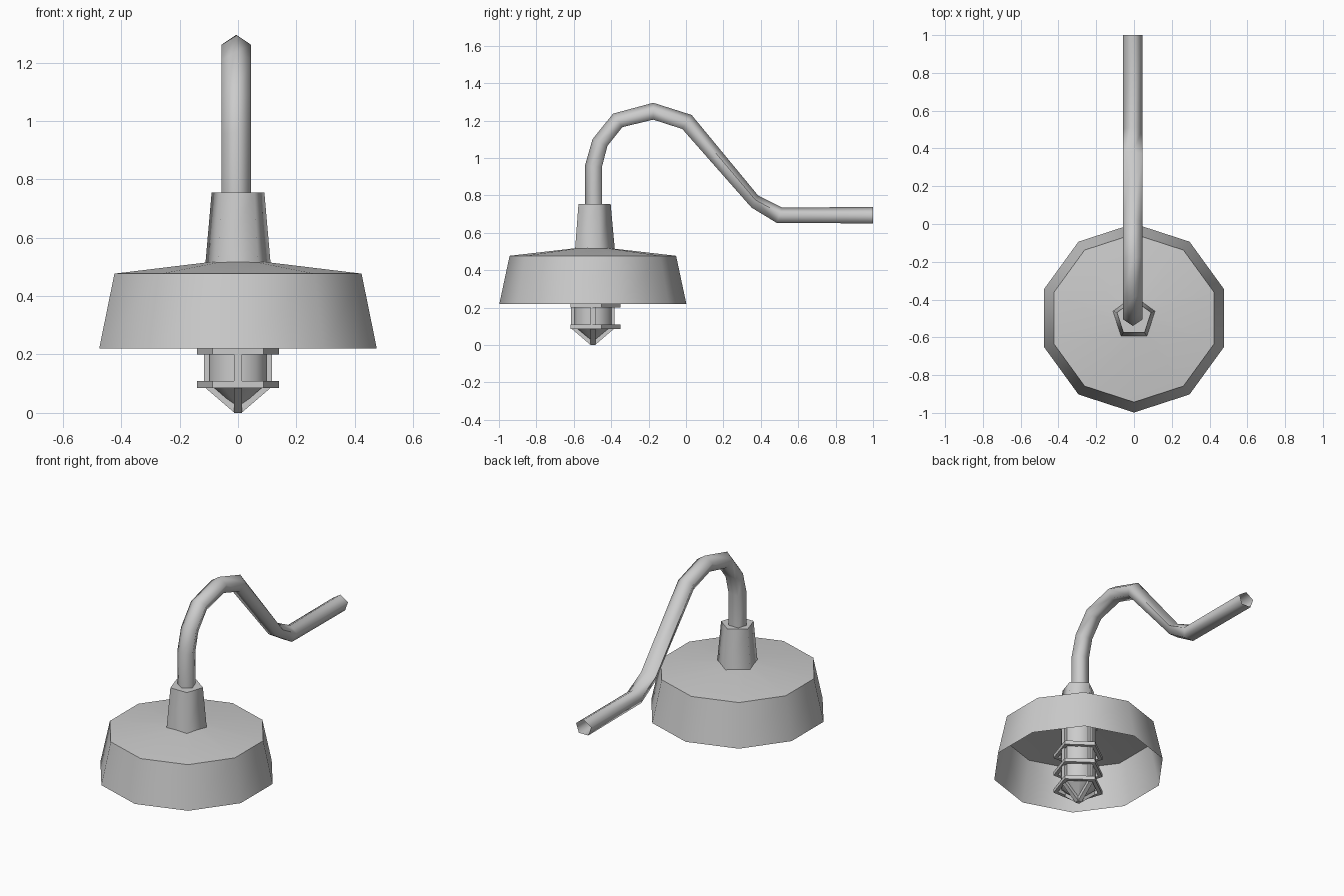
import bpy, bmesh
from math import sin, cos, pi, radians
from mathutils import Vector, Matrix

if "Cube" in bpy.data.objects:
    bpy.data.objects.remove(bpy.data.objects["Cube"])

CY = -0.498  # lamp axis


def finish(name, bm, angle):
    bmesh.ops.recalc_face_normals(bm, faces=bm.faces)
    me = bpy.data.meshes.new(name)
    bm.to_mesh(me)
    bm.free()
    ob = bpy.data.objects.new(name, me)
    bpy.context.collection.objects.link(ob)
    bpy.ops.object.select_all(action='DESELECT')
    ob.select_set(True)
    bpy.context.view_layer.objects.active = ob
    bpy.ops.object.shade_smooth_by_angle(angle=radians(angle))
    return ob


def loft(name, rings, angle, cap_start=False, cap_end=False, closed=False):
    """Skin a list of vertex rings of equal size."""
    bm = bmesh.new()
    vs = [[bm.verts.new(p) for p in ring] for ring in rings]
    pairs = list(zip(vs, vs[1:]))
    if closed:
        pairs.append((vs[-1], vs[0]))
    for a, b in pairs:
        for i in range(len(a)):
            j = (i + 1) % len(a)
            bm.faces.new((a[i], a[j], b[j], b[i]))
    if cap_start:
        bm.faces.new(vs[0][::-1])
    if cap_end:
        bm.faces.new(vs[-1])
    return finish(name, bm, angle)


def polygon(r, z, n):
    """Regular polygon around the lamp axis, one corner towards the back."""
    return [(r * cos(pi / 2 + 2 * pi * i / n),
             CY + r * sin(pi / 2 + 2 * pi * i / n), z) for i in range(n)]


# Shade: open ten-sided sheet with a shallow conical roof
loft("shade", [polygon(0.5, 0.22, 10), polygon(0.445, 0.477, 10),
               polygon(0.09, 0.518, 10)], 40, cap_end=True)

# Neck socket
loft("neck", [polygon(0.118, 0.505, 5), polygon(0.095, 0.755, 5)], 80,
     cap_start=True, cap_end=True)

# Gooseneck pipe: five-sided section between outer and inner bend lines (y, z)
outer = [(-.54, .74), (-.54, .96), (-.50, 1.10), (-.39, 1.237), (-.175, 1.295),
         (.03, 1.23), (.385, .80), (.515, .735), (1, .738)]
inner = [(-.45, .74), (-.45, .95), (-.42, 1.065), (-.34, 1.165), (-.175, 1.205),
         (-.02, 1.155), (.35, .735), (.485, .653), (1, .650)]
section = [(0, 0), (.051, .382), (.032, 1), (-.032, 1), (-.051, .382)]
rings = []
for o, n in zip(outer, inner):
    rings.append([(x - 0.006, o[0] + (n[0] - o[0]) * t, o[1] + (n[1] - o[1]) * t)
                  for x, t in section])
loft("gooseneck_pipe", rings, 80)

# Bulb glass with pointed tip
loft("bulb", [polygon(0.103, 0.5, 10), polygon(0.103, 0.1, 10),
              polygon(0.012, 0.025, 10)], 40, cap_start=True, cap_end=True)

# Guard rings
for k in range(3):
    z = 0.085 + 0.115 * k
    loft("guard_ring_%d" % (k + 1),
         [polygon(0.148, z, 5), polygon(0.148, z + .024, 5),
          polygon(0.122, z + .024, 5), polygon(0.122, z, 5)], 30, closed=True)

# Guard bars: bent flat strips meeting under the tip (radius, z)
profile = [(.117, .5), (.117, .09), (.012, 0), (0, 0),
           (0, .022), (.097, .1), (.097, .5)]
for k in range(4):
    rot = Matrix.Rotation(k * pi / 2, 3, 'Z')
    sides = []
    for w in (-.013, .013):
        sides.append([rot @ Vector((r, w, z)) + Vector((0, CY, 0))
                      for r, z in profile])
    loft("guard_bar_%d" % (k + 1), sides, 30, cap_start=True, cap_end=True)
